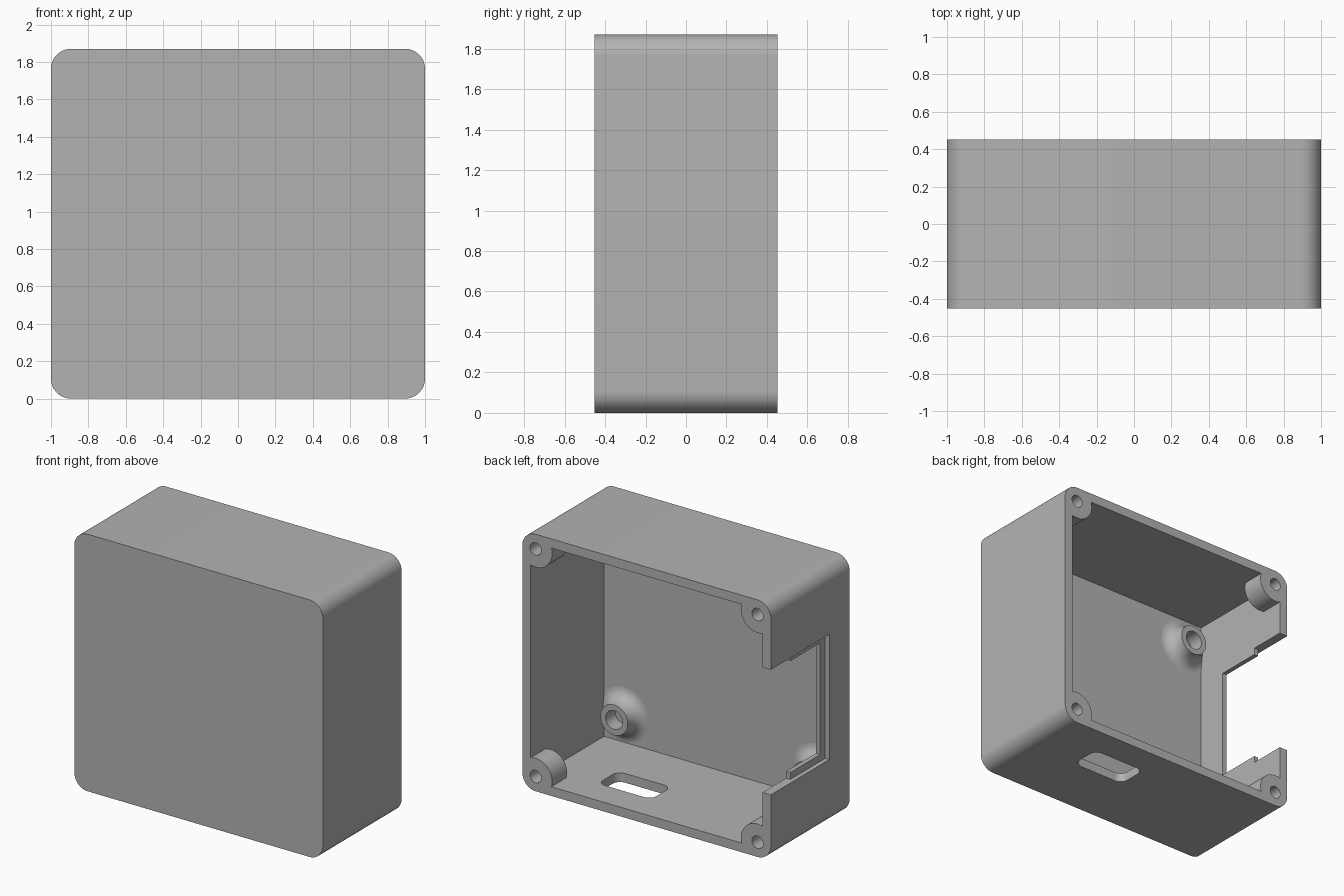
import bpy, bmesh, math
from mathutils import Matrix, Vector

if "Cube" in bpy.data.objects:
    bpy.data.objects.remove(bpy.data.objects["Cube"])

HEIGHT, DEPTH, WALL, CORNER = 1.87, 0.906, 0.067, 0.107
BACK, FLOOR = DEPTH / 2, -0.39
MID = HEIGHT / 2

grey = bpy.data.materials.new("grey plastic")
grey.use_nodes = True
grey.diffuse_color = (0.45, 0.45, 0.45, 1)
grey.node_tree.nodes["Principled BSDF"].inputs["Base Color"].default_value = (0.45, 0.45, 0.45, 1)


def make_object(name, bm):
    bmesh.ops.recalc_face_normals(bm, faces=bm.faces)
    mesh = bpy.data.meshes.new(name)
    bm.to_mesh(mesh)
    bm.free()
    mesh.materials.append(grey)
    obj = bpy.data.objects.new(name, mesh)
    bpy.context.collection.objects.link(obj)
    return obj


def box(name, low, high):
    bm = bmesh.new()
    size, centre = Vector(high) - Vector(low), (Vector(high) + Vector(low)) / 2
    bmesh.ops.create_cube(bm, size=1, matrix=Matrix.Translation(centre) @ Matrix.Diagonal((*size, 1)))
    return make_object(name, bm)


def rounded_prism(name, width, height, radius, length, matrix):
    """Rounded rectangle extruded along local z, centred on the origin."""
    bm = bmesh.new()
    ring = []
    for quarter, (sx, sy) in enumerate([(1, 1), (-1, 1), (-1, -1), (1, -1)]):
        for step in range(13):
            a = math.radians(90 * quarter + 7.5 * step)
            ring.append(bm.verts.new((sx * (width / 2 - radius) + radius * math.cos(a),
                                      sy * (height / 2 - radius) + radius * math.sin(a), -length / 2)))
    face = bm.faces.new(ring)
    top = bmesh.ops.extrude_face_region(bm, geom=[face])["geom"]
    bmesh.ops.translate(bm, vec=(0, 0, length), verts=[v for v in top if isinstance(v, bmesh.types.BMVert)])
    bm.transform(matrix)
    return make_object(name, bm)


def cylinder(name, x, z, radius, y0, y1):
    bm = bmesh.new()
    place = Matrix.Translation((x, (y0 + y1) / 2, z)) @ Matrix.Rotation(math.pi / 2, 4, "X")
    bmesh.ops.create_cone(bm, cap_ends=True, segments=48, radius1=radius, radius2=radius,
                          depth=y1 - y0, matrix=place)
    return make_object(name, bm)


def cut(target, cutter):
    cutter.hide_render = True
    mod = target.modifiers.new("cut", "BOOLEAN")
    mod.operation, mod.solver, mod.object = "DIFFERENCE", "EXACT", cutter
    bpy.context.view_layer.objects.active = target
    bpy.ops.object.modifier_apply(modifier=mod.name)
    bpy.data.objects.remove(cutter)


def smooth(obj):
    bpy.ops.object.select_all(action="DESELECT")
    obj.select_set(True)
    bpy.context.view_layer.objects.active = obj
    bpy.ops.object.shade_smooth_by_angle(angle=math.radians(30))


corners = [(sx, sz) for sx in (-1, 1) for sz in (-1, 1)]

# Outer shell
upright = Matrix.Translation((0, 0, MID)) @ Matrix.Rotation(math.pi / 2, 4, "X")
shell = rounded_prism("enclosure_shell", 2, HEIGHT, CORNER, DEPTH, upright)

# Cavity, open at the back, leaving a screw boss in each corner
cavity = box("cavity_cutter", (-1 + WALL, FLOOR, WALL), (1 - WALL, BACK + 0.1, HEIGHT - WALL))
for sx, sz in corners:
    cut(cavity, cylinder("boss_shape", sx * (1 - CORNER), MID + sz * (MID - CORNER), 0.133, BACK - 0.17, BACK + 0.2))
cut(shell, cavity)

# Blind screw holes in the bosses
for sx, sz in corners:
    cut(shell, cylinder("screw_hole", sx * (1 - CORNER), MID + sz * (MID - CORNER), 0.045, BACK - 0.14, BACK + 0.1))

# Side notch: wide outer recess, narrower inner opening, full opening at the rim
for x, y, half in [(-1 + WALL / 2, -0.22, 0.455), (-0.9, -0.16, 0.405), (-0.9, 0.18, 0.455)]:
    cut(shell, box("notch_cutter", (-1.1, y, MID - half), (x, BACK + 0.1, MID + half)))

# Rounded slot through the bottom wall
cut(shell, rounded_prism("slot_cutter", 0.43, 0.23, 0.06, 0.3, Matrix.Translation((0.33, 0.12, 0))))
smooth(shell)

# Hollow mounting posts with a flared foot
for sx, sz in corners:
    bm = bmesh.new()
    rise, inner, outer, flare = 0.11, 0.068, 0.11, 0.09
    profile = [(inner, 0), (inner, rise)]
    for step in range(9):
        a = math.pi / 2 * step / 8
        profile.append((outer + flare * (1 - math.cos(a)), rise * (1 - math.sin(a))))
    verts = [bm.verts.new((r, h, 0)) for r, h in profile]
    edges = [bm.edges.new(pair) for pair in zip(verts, verts[1:])]
    bmesh.ops.spin(bm, geom=verts + edges, cent=(0, 0, 0), axis=(0, 1, 0), angle=math.tau, steps=40)
    bmesh.ops.remove_doubles(bm, verts=bm.verts, dist=0.0001)
    bm.transform(Matrix.Translation((sx * 0.775, FLOOR, MID + sz * 0.665)))
    smooth(make_object("mounting_post", bm))
